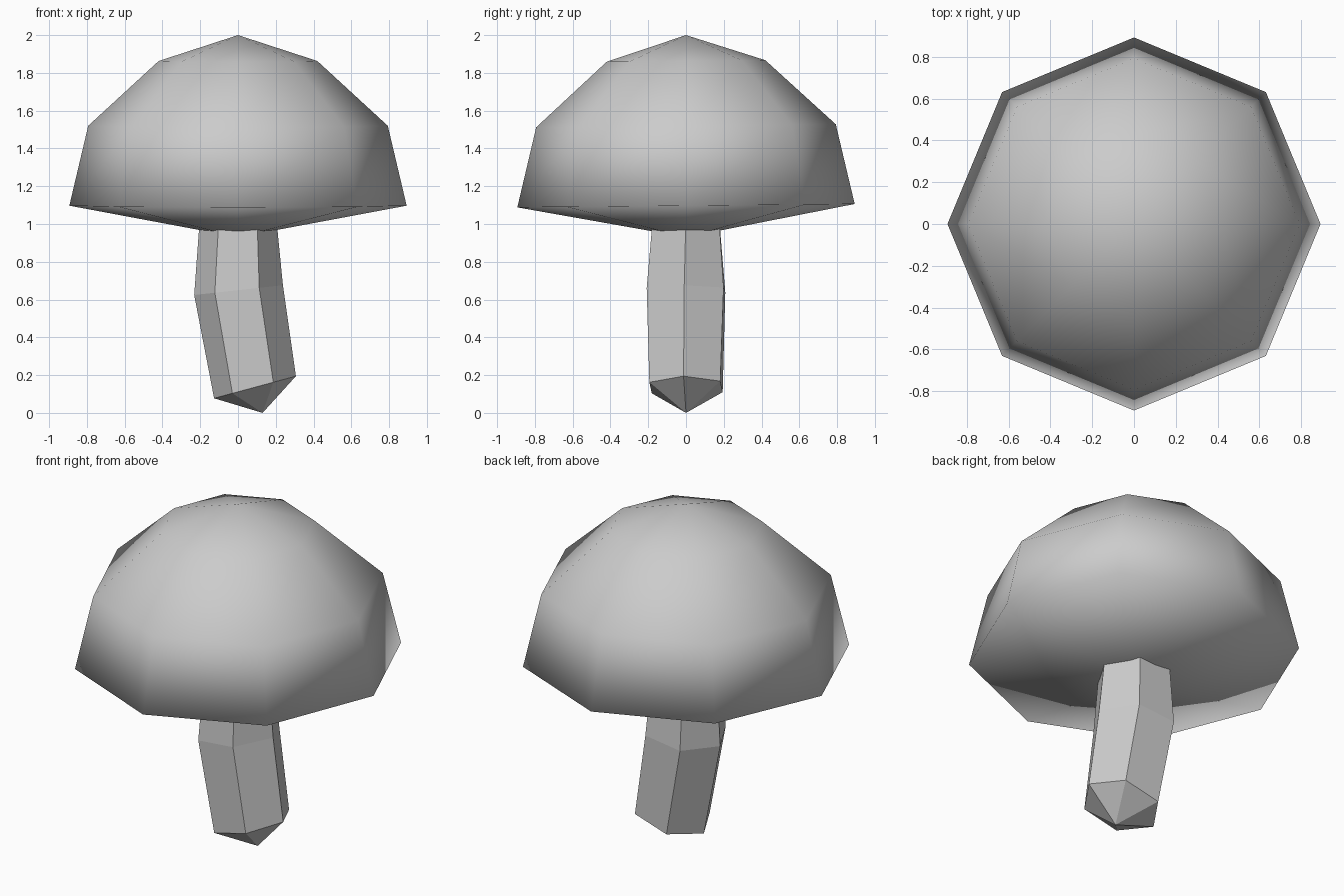
import bpy, bmesh
from math import sin, cos, pi

if "Cube" in bpy.data.objects:
    bpy.data.objects.remove(bpy.data.objects["Cube"])


def ring(bm, centre, radius, sides, slope_x=0.0, slope_y=0.0, turn=0.0):
    """Regular ring of vertices lying on a slightly sloped plane."""
    verts = []
    for i in range(sides):
        a = 2 * pi * i / sides + turn
        dx, dy = radius * cos(a), radius * sin(a)
        z = centre[2] + slope_x * dx + slope_y * dy
        verts.append(bm.verts.new((centre[0] + dx, centre[1] + dy, z)))
    return verts


def loft(name, rings, bm, bottom, top, smooth):
    """Skin the rings from bottom to top and close both ends with fans."""
    n = len(rings[0])
    lo, hi = bm.verts.new(bottom), bm.verts.new(top)
    for i in range(n):
        j = (i + 1) % n
        for a, b in zip(rings, rings[1:]):
            bm.faces.new((a[i], a[j], b[j], b[i]))
        bm.faces.new((lo, rings[0][j], rings[0][i]))
        bm.faces.new((hi, rings[-1][i], rings[-1][j]))
    bmesh.ops.recalc_face_normals(bm, faces=bm.faces)
    for f in bm.faces:
        f.smooth = smooth
    mesh = bpy.data.meshes.new(name)
    bm.to_mesh(mesh)
    bm.free()
    obj = bpy.data.objects.new(name, mesh)
    bpy.context.collection.objects.link(obj)
    return obj


# Smooth eight-sided cap with a shallow cone underneath
bm = bmesh.new()
cap_profile = [(0.893, 1.097), (0.793, 1.52), (0.42, 1.863)]
cap_rings = [ring(bm, (0, 0, z), r, 8, slope_y=0.01) for r, z in cap_profile]
loft("cap", cap_rings, bm, (0, 0, 0.93), (0, 0, 2.0), True)

# Faceted six-sided bent stem with a pointed foot
bm = bmesh.new()
stem_rings = [
    ring(bm, (0.09, 0, 0.136), 0.217, 6, slope_x=0.27, turn=-0.06),
    ring(bm, (0.003, 0, 0.65), 0.235, 6, slope_x=0.11, turn=-0.04),
    ring(bm, (0.0, 0, 1.06), 0.2, 6),
]
loft("stem", stem_rings, bm, (0.13, 0, 0.0), (0, 0, 1.08), False)
